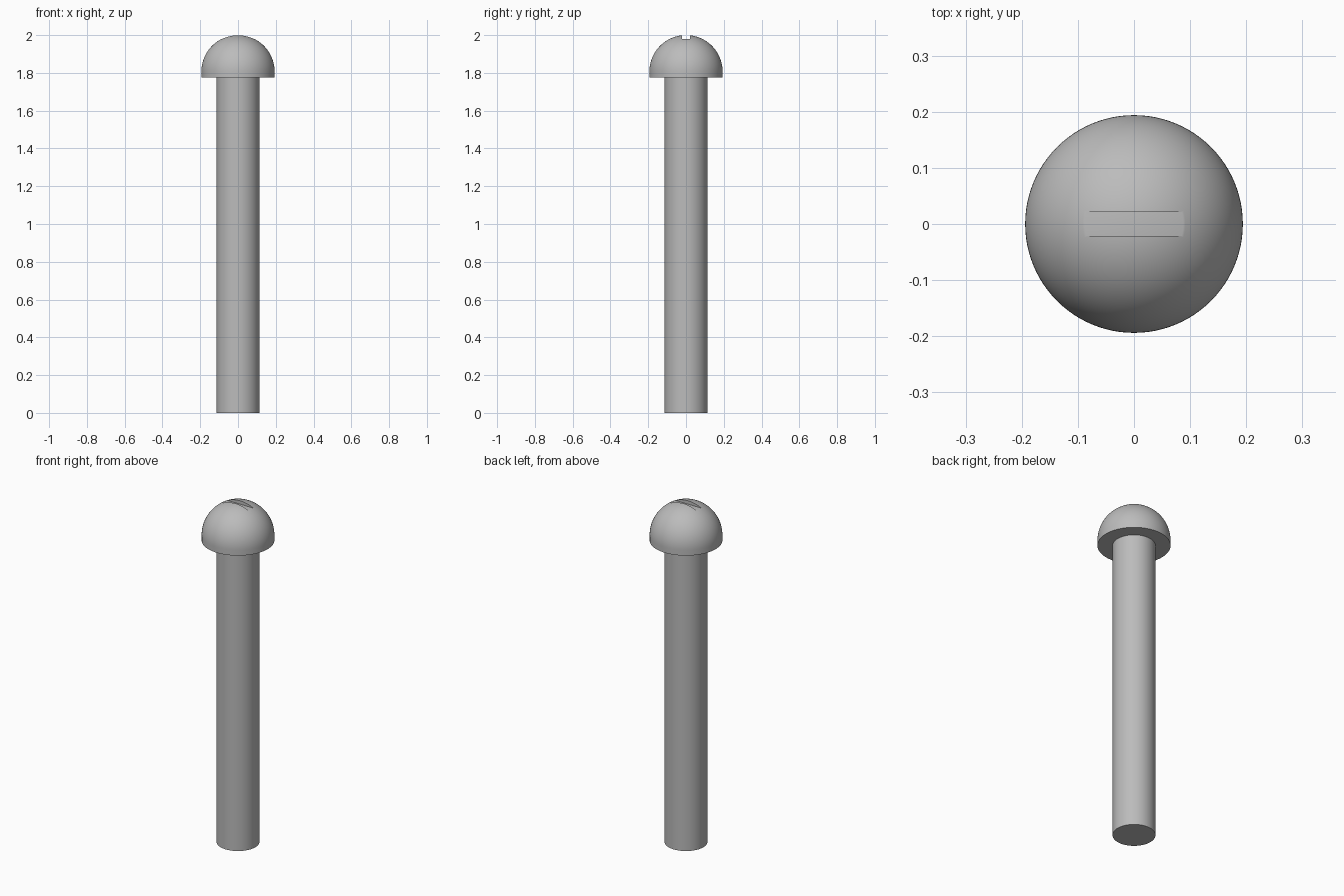
import bpy, bmesh, math

if "Cube" in bpy.data.objects:
    bpy.data.objects.remove(bpy.data.objects["Cube"], do_unlink=True)

SEGMENTS = 96
SHAFT_R = 0.114
HEAD_R = 0.194
HEAD_BOTTOM = 1.775
TOP = 2.0
DOME_Z = TOP - HEAD_R
SLOT_LENGTH, SLOT_WIDTH, SLOT_FLOOR = 0.176, 0.042, 1.979

steel = bpy.data.materials.new("grey steel")
steel.use_nodes = True
GREY = (0.5, 0.5, 0.5, 1)
steel.diffuse_color = GREY
steel.node_tree.nodes["Principled BSDF"].inputs["Base Color"].default_value = GREY


def lathe(name, profile):
    """Revolve (radius, height) points around z into a closed solid."""
    bm = bmesh.new()
    verts = [bm.verts.new((r, 0, z)) for r, z in profile]
    edges = [bm.edges.new(pair) for pair in zip(verts, verts[1:])]
    bmesh.ops.spin(bm, geom=verts + edges, cent=(0, 0, 0), axis=(0, 0, 1),
                   angle=math.tau, steps=SEGMENTS, use_merge=True)
    bmesh.ops.remove_doubles(bm, verts=bm.verts, dist=1e-5)
    bmesh.ops.recalc_face_normals(bm, faces=bm.faces)
    mesh = bpy.data.meshes.new(name)
    bm.to_mesh(mesh)
    bm.free()
    mesh.materials.append(steel)
    obj = bpy.data.objects.new(name, mesh)
    bpy.context.collection.objects.link(obj)
    return obj


def select_only(obj):
    bpy.ops.object.select_all(action="DESELECT")
    obj.select_set(True)
    bpy.context.view_layer.objects.active = obj


# Plain round shaft, reaching a little way into the head
shaft = lathe("shaft", [(0, 0), (SHAFT_R, 0),
                        (SHAFT_R, HEAD_BOTTOM + 0.01), (0, HEAD_BOTTOM + 0.01)])

# Domed head with a short straight rim
STEPS = 32
dome = [(HEAD_R * math.cos(a), DOME_Z + HEAD_R * math.sin(a))
        for a in (math.pi / 2 * i / STEPS for i in range(STEPS))]
head = lathe("head", [(0, HEAD_BOTTOM), (HEAD_R, HEAD_BOTTOM)] + dome + [(0, TOP)])

# Driver slot cut across the crown
bpy.ops.mesh.primitive_cube_add(size=1, location=(0, 0, SLOT_FLOOR + 0.05))
cutter = bpy.context.object
cutter.name = "slot_cutter"
cutter.scale = (SLOT_LENGTH, SLOT_WIDTH, 0.1)
cutter.data.materials.append(steel)
cutter.hide_render = True
select_only(head)
cut = head.modifiers.new("slot", "BOOLEAN")
cut.operation = "DIFFERENCE"
cut.solver = "EXACT"
cut.object = cutter
bpy.ops.object.modifier_apply(modifier=cut.name)
bpy.data.objects.remove(cutter, do_unlink=True)

for part in (shaft, head):
    select_only(part)
    bpy.ops.object.shade_smooth_by_angle(angle=math.radians(30))
